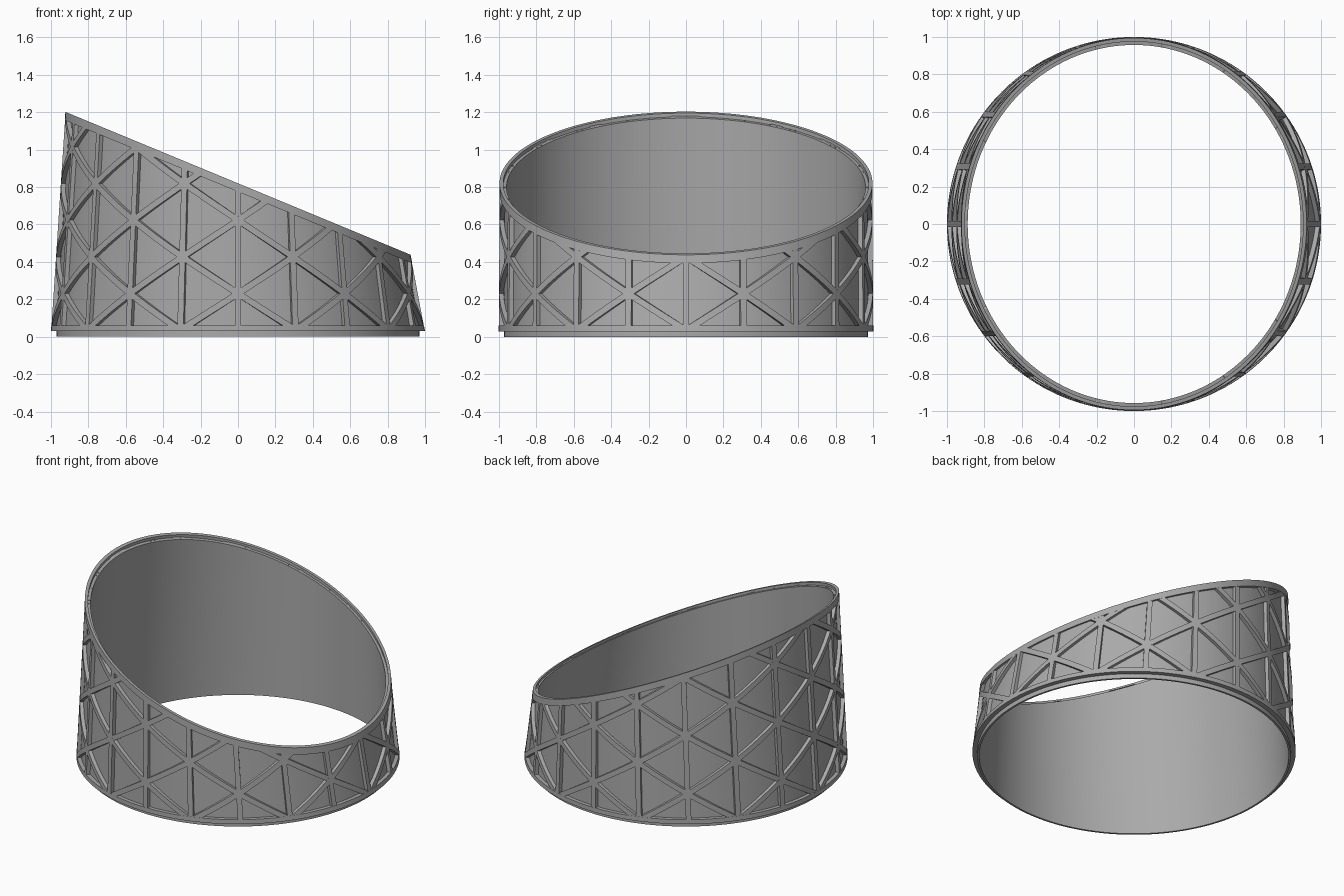
import bpy, bmesh, math

if "Cube" in bpy.data.objects:
    bpy.data.objects.remove(bpy.data.objects["Cube"])

SEG = 160          # sides around the ring
COLS = 20          # lattice columns
ZB = 0.03          # underside of the outer wall
Z0, DZ = 0.035, 0.196   # lattice start height and row step
BAND = 0.045       # height of the top band
W = 0.034          # strut width

grey = bpy.data.materials.new("mid grey")
grey.diffuse_color = (0.4, 0.4, 0.4, 1)
grey.use_nodes = True
grey.node_tree.nodes["Principled BSDF"].inputs["Base Color"].default_value = grey.diffuse_color


def top_z(a, r=1.0):
    return 0.82 - 0.382 * r * math.cos(a)


def wall(a, z, r):
    """Point on the wall lofted from a flat circle to a tilted circle."""
    zt = top_z(a, r)
    t = (z - ZB) / (zt - ZB)
    k = max(0.0, t)
    return (r * math.cos(a) * (1 - 0.077 * k), r * math.sin(a) * (1 - 0.005 * k), z)


def finish(name, bm):
    bmesh.ops.recalc_face_normals(bm, faces=bm.faces[:])
    me = bpy.data.meshes.new(name)
    bm.to_mesh(me)
    bm.free()
    me.materials.append(grey)
    ob = bpy.data.objects.new(name, me)
    bpy.context.collection.objects.link(ob)
    bpy.ops.object.select_all(action='DESELECT')
    ob.select_set(True)
    bpy.context.view_layer.objects.active = ob
    bpy.ops.object.shade_smooth_by_angle(angle=math.radians(30))
    return ob


# Ring shell: closed profile of (radius, height, measured from the top?)
profile = [(0.957, 0, False), (0.97, 0, False), (0.97, 0.03, False), (1.0, 0.03, False),
           (1.0, 0.06, False), (0.975, 0.06, False), (0.975, -BAND, True), (1.0, -BAND, True),
           (1.0, 0, True), (0.98, 0, True), (0.98, -0.02, True), (0.962, -0.02, True)]
bm = bmesh.new()
rows = []
for r, h, from_top in profile:
    row = []
    for s in range(SEG):
        a = 2 * math.pi * s / SEG
        row.append(bm.verts.new(wall(a, top_z(a, r) + h if from_top else h, r)))
    rows.append(row)
for i, lo in enumerate(rows):
    hi = rows[(i + 1) % len(rows)]
    for s in range(SEG):
        n = (s + 1) % SEG
        bm.faces.new((lo[s], lo[n], hi[n], hi[s]))
finish("ring_shell", bm)


def strut(bm, a0, z0, a1, z1, steps):
    """Raised bar following the wall, clipped under the top band."""
    da, dz = a1 - a0, z1 - z0
    ln = math.hypot(da, dz)
    oa, oz = -dz / ln * W / 2, da / ln * W / 2
    prev = None
    for i in range(steps + 1):
        t = i / steps
        a, z = a0 + da * t, z0 + dz * t
        ring, clipped = [], 0
        for side, r in ((-1, 0.968), (-1, 0.999), (1, 0.999), (1, 0.968)):
            pa, pz = a + side * oa, z + side * oz
            lim = top_z(pa, r) - 0.015
            clipped += pz > lim
            ring.append((pa, max(min(pz, lim), 0.034), r))
        cur = (ring, clipped)
        if prev and not (prev[1] == 4 and clipped == 4):
            p = [bm.verts.new(wall(*q)) for q in prev[0]]
            c = [bm.verts.new(wall(*q)) for q in ring]
            for j in range(3):
                bm.faces.new((p[j], p[j + 1], c[j + 1], c[j]))
        prev = cur


# Upright struts
step = 2 * math.pi / COLS
bm = bmesh.new()
for i in range(COLS):
    a = -math.pi / 2 + i * step
    strut(bm, a, Z0, a, top_z(a) - 0.02, 1)
bmesh.ops.remove_doubles(bm, verts=bm.verts[:], dist=1e-5)
finish("upright_struts", bm)

# Diagonal struts of the triangular lattice
bm = bmesh.new()
for i in range(COLS):
    a = -math.pi / 2 + i * step
    for k in range(7):
        if (i + k) % 2 == 0:
            continue
        for d in (1, -1):
            if k + d >= 0:
                strut(bm, a, Z0 + k * DZ, a + step, Z0 + (k + d) * DZ, 12)
bmesh.ops.remove_doubles(bm, verts=bm.verts[:], dist=1e-5)
finish("diagonal_struts", bm)
